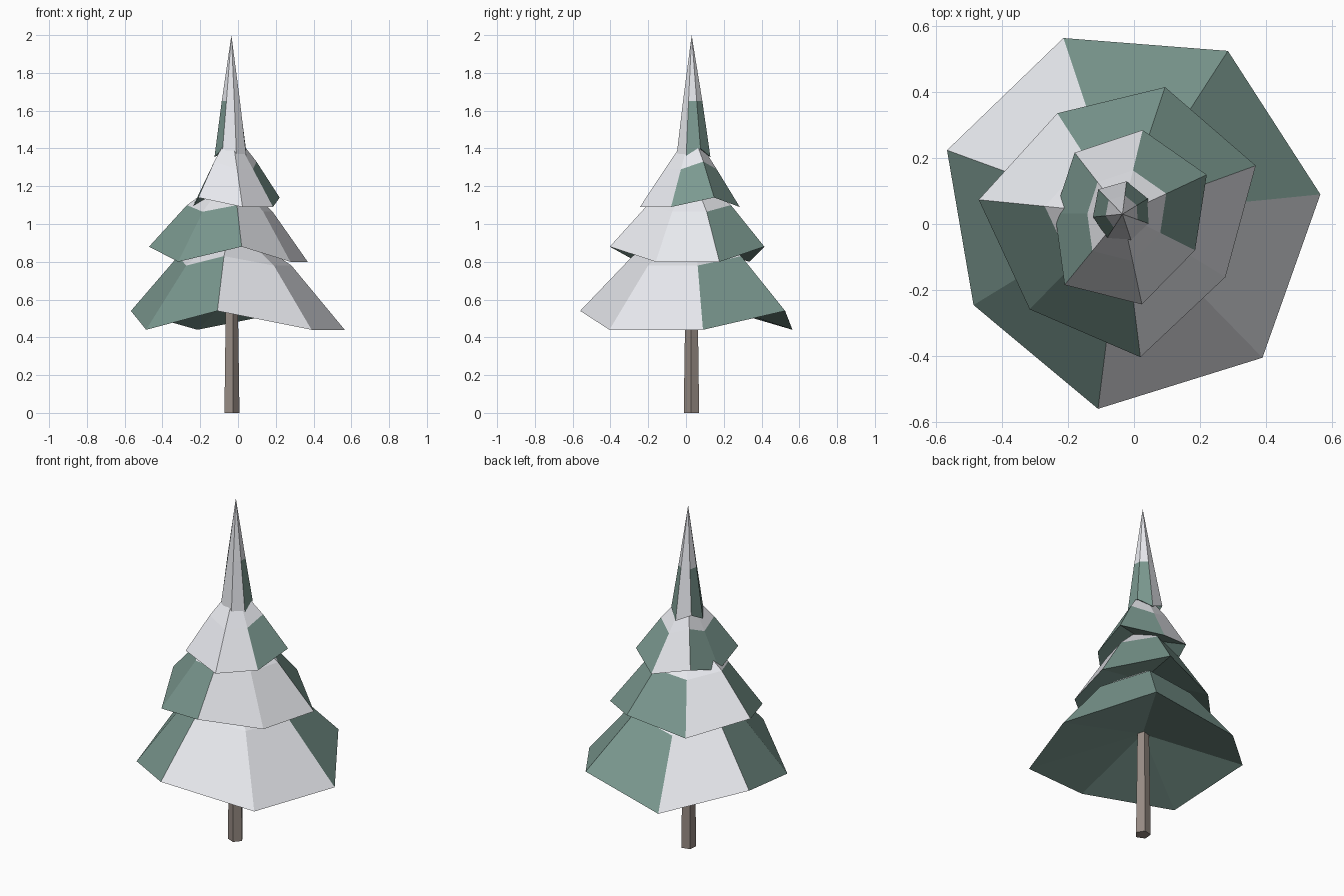
import bpy, bmesh
from math import cos, sin, radians, tau

if "Cube" in bpy.data.objects:
    bpy.data.objects.remove(bpy.data.objects["Cube"])

CX, CY = -0.035, 0.03   # tree axis
SIDES = 7


def material(name, rgb):
    m = bpy.data.materials.new(name)
    m.diffuse_color = (*rgb, 1)
    m.use_nodes = True
    m.node_tree.nodes["Principled BSDF"].inputs["Base Color"].default_value = m.diffuse_color
    return m


GREEN = material("needles", (0.20, 0.32, 0.28))
SNOW = material("snow", (0.80, 0.81, 0.85))
BARK = material("bark", (0.31, 0.26, 0.23))


def finish(bm, name, mats):
    bmesh.ops.recalc_face_normals(bm, faces=bm.faces)
    mesh = bpy.data.meshes.new(name)
    bm.to_mesh(mesh)
    bm.free()
    for m in mats:
        mesh.materials.append(m)
    bpy.context.collection.objects.link(bpy.data.objects.new(name, mesh))


def tier(name, start, radii, lip_z, shoulder, shoulder_z, under_z, apex_z):
    """Hollow-bottomed skirt with a zigzag lip, some snowy sides and a snow cap."""
    bm = bmesh.new()

    def ring(scale, zs):
        out = []
        for i, r in enumerate(radii):
            a = radians(start) + tau * i / SIDES
            out.append(bm.verts.new((CX + scale * r * cos(a), CY + scale * r * sin(a), zs[i % 2])))
        return out

    lip = ring(1, lip_z)
    top = ring(shoulder, shoulder_z)
    under = bm.verts.new((CX, CY, under_z))
    apex = bm.verts.new((CX, CY, apex_z))
    for i in range(SIDES):
        j = (i + 1) % SIDES
        bm.faces.new((lip[j], lip[i], under))
        side = bm.faces.new((lip[i], lip[j], top[j], top[i]))
        side.material_index = int(i in (2, 5, 6))
        bm.faces.new((top[i], top[j], apex)).material_index = 1
    finish(bm, name, (GREEN, SNOW))


# Branch tiers, bottom to top (z pairs: low corner, raised corner)
tier("lower_branches", 5.7, (.603, .589, .563, .566, .529, .595, .608),
     (.44, .54), .53, (.78, .83), .62, 1.0)
tier("middle_branches", 20, (.43, .406, .364, .438, .403, .437, .366),
     (.80, .88), .54, (1.065, 1.10), .95, 1.27)
tier("upper_branches", -26.4, (.246, .282, .262, .236, .205, .277, .28),
     (1.09, 1.14), .52, (1.29, 1.33), 1.20, 1.50)
tier("top_spire", -20, (.085, .09, .10, .105, .09, .085, .085),
     (1.355, 1.40), .57, (1.65, 1.65), 1.40, 2.0)

# Five-sided tapered trunk
bm = bmesh.new()
rings = [[bm.verts.new((CX + r * cos(radians(-5) + tau * i / 5),
                        CY + r * sin(radians(-5) + tau * i / 5), z)) for i in range(5)]
         for r, z in ((.043, 0), (.032, .75))]
for i in range(5):
    j = (i + 1) % 5
    bm.faces.new((rings[0][i], rings[0][j], rings[1][j], rings[1][i]))
bm.faces.new(rings[0][::-1])
bm.faces.new(rings[1])
finish(bm, "trunk", (BARK,))
